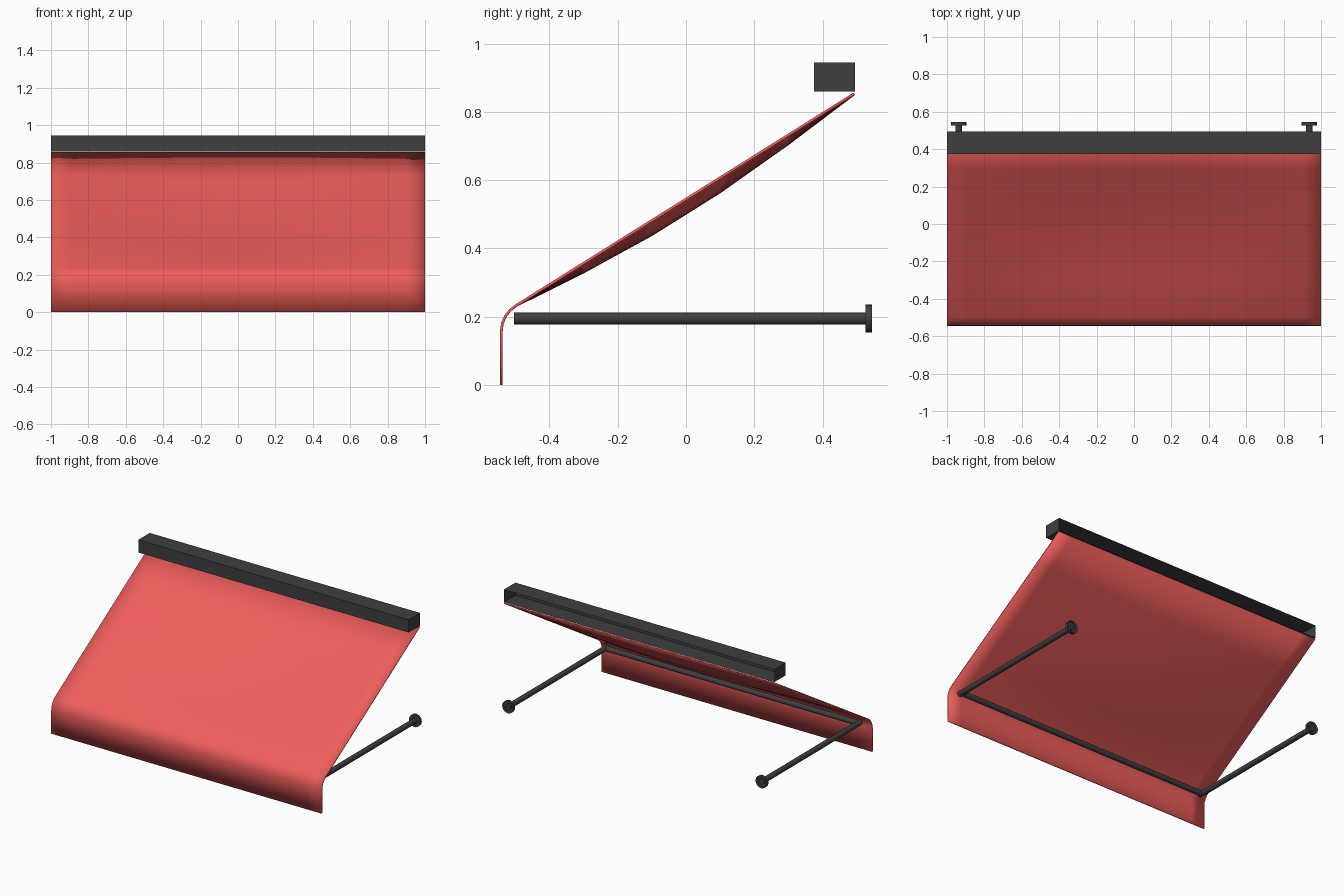
import bpy, bmesh, math
from mathutils import Vector

if "Cube" in bpy.data.objects:
    bpy.data.objects.remove(bpy.data.objects["Cube"])


def material(name, colour):
    m = bpy.data.materials.new(name)
    m.diffuse_color = colour
    m.use_nodes = True
    m.node_tree.nodes["Principled BSDF"].inputs["Base Color"].default_value = m.diffuse_color
    return m


RED = material("red_fabric", (0.85, 0.11, 0.105, 1))
DARK = material("dark_metal", (0.05, 0.05, 0.05, 1))


def add(name, bm, mat, smooth=True):
    mesh = bpy.data.meshes.new(name)
    bm.to_mesh(mesh)
    bm.free()
    mesh.materials.append(mat)
    ob = bpy.data.objects.new(name, mesh)
    bpy.context.collection.objects.link(ob)
    if smooth:
        bpy.ops.object.select_all(action='DESELECT')
        ob.select_set(True)
        bpy.context.view_layer.objects.active = ob
        bpy.ops.object.shade_smooth_by_angle(angle=math.radians(35))
    return ob


def cylinder(name, a, b, radius, segments=20, open_back=False):
    a, b = Vector(a), Vector(b)
    bm = bmesh.new()
    bmesh.ops.create_cone(bm, cap_ends=True, segments=segments, radius1=radius,
                          radius2=radius, depth=(b - a).length)
    rot = (b - a).to_track_quat('Z', 'Y').to_matrix().to_4x4()
    bmesh.ops.transform(bm, matrix=rot, verts=bm.verts)
    bmesh.ops.translate(bm, vec=(a + b) / 2, verts=bm.verts)
    if open_back:
        remove_back(bm)
    return add(name, bm, DARK)


def remove_back(bm):
    # the wall side is left open
    bm.normal_update()
    back = [f for f in bm.faces if f.normal.y > 0.99]
    bmesh.ops.delete(bm, geom=back, context='FACES_ONLY')


# fabric: sloped sheet that sags in the middle, rolled front and hanging valance
top, bend = (0.493, 0.853), (-0.497, 0.233)
profile = []
for i in range(6):
    t = i / 5
    profile.append((top[0] + (bend[0] - top[0]) * t,
                    top[1] + (bend[1] - top[1]) * t,
                    0.043 * math.sin(math.pi * t)))
for y, z in [(-0.515, 0.219), (-0.529, 0.201), (-0.538, 0.180),
             (-0.541, 0.158), (-0.541, 0.0)]:
    profile.append((y, z, 0))

bm = bmesh.new()
COLS = 20
rows = []
for y, z, sag in profile:
    row = []
    for c in range(COLS + 1):
        x = -1 + 2 * c / COLS
        row.append(bm.verts.new((x, y, z - sag * math.cos(x * math.pi / 2))))
    rows.append(row)
for r0, r1 in zip(rows, rows[1:]):
    for c in range(COLS):
        bm.faces.new((r0[c], r1[c], r1[c + 1], r0[c + 1]))
fabric = add("awning_fabric", bm, RED)
solid = fabric.modifiers.new("thickness", 'SOLIDIFY')
solid.thickness = 0.008
solid.offset = 0

# cassette: long box, open towards the wall
bm = bmesh.new()
bmesh.ops.create_cube(bm, size=1)
bmesh.ops.scale(bm, vec=(2, 0.12, 0.085), verts=bm.verts)
bmesh.ops.translate(bm, vec=(0, 0.435, 0.9025), verts=bm.verts)
remove_back(bm)
add("cassette", bm, DARK, smooth=False)

# support frame: two arms with wall flanges and a front bar
Z, R, X = 0.194, 0.0175, 0.937
for side, s in (("left", -1), ("right", 1)):
    cylinder(side + "_arm", (s * X, -0.504, Z), (s * X, 0.54, Z), R)
    cylinder(side + "_wall_flange", (s * X, 0.526, Z), (s * X, 0.545, Z), 0.041,
             28, open_back=True)
cylinder("front_bar", (-X, -0.4865, Z), (X, -0.4865, Z), R)
